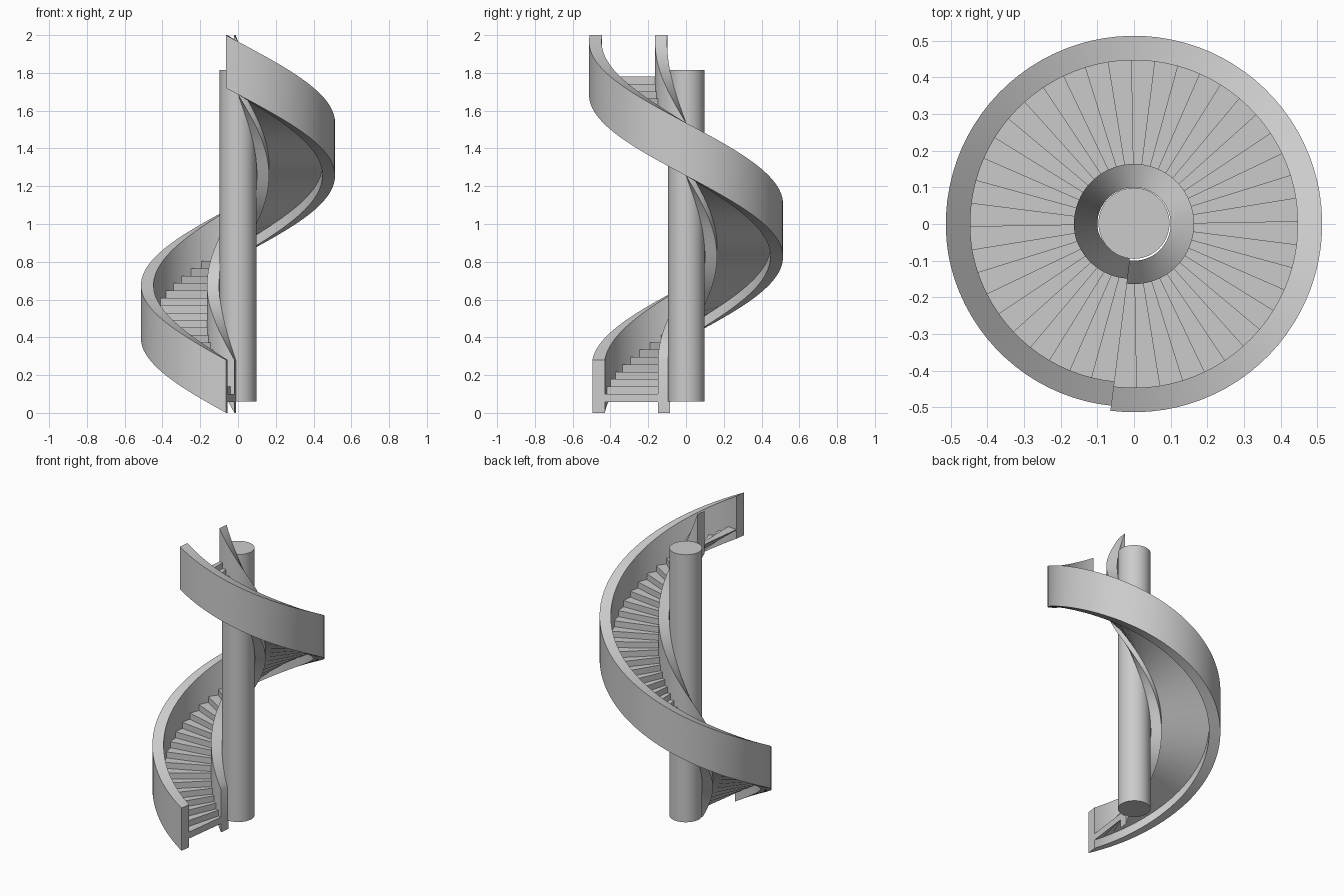
import bpy, bmesh, math
from mathutils import Vector

START = math.radians(-97.2)   # both ends of the single turn
RISE = 1.72                   # climb over the turn
STEPS = 44
SEGMENTS = 88

if "Cube" in bpy.data.objects:
    bpy.data.objects.remove(bpy.data.objects["Cube"])

grey = bpy.data.materials.new("plain grey")
grey.use_nodes = True
grey.diffuse_color = (0.6, 0.6, 0.6, 1)
grey.node_tree.nodes["Principled BSDF"].inputs["Base Color"].default_value = (0.6, 0.6, 0.6, 1)


def spiral(t, radius, z):
    """Point on the clockwise climb; the foot tucks in slightly."""
    r = radius - 0.014 * max(0, 1 - t / 0.2)
    a = START - t * math.tau
    return Vector((r * math.cos(a), r * math.sin(a), z))


def finish(name, bm):
    bmesh.ops.recalc_face_normals(bm, faces=bm.faces)
    mesh = bpy.data.meshes.new(name)
    bm.to_mesh(mesh)
    bm.free()
    mesh.materials.append(grey)
    obj = bpy.data.objects.new(name, mesh)
    bpy.context.collection.objects.link(obj)
    bpy.ops.object.select_all(action='DESELECT')
    obj.select_set(True)
    bpy.context.view_layer.objects.active = obj
    bpy.ops.object.shade_smooth_by_angle(angle=math.radians(30))
    return obj


def stringer(name, inner, outer, height):
    """Rectangular section swept up the spiral."""
    bm = bmesh.new()
    section = [(inner, 0), (outer, 0), (outer, height), (inner, height)]
    rings = []
    for i in range(SEGMENTS + 1):
        t = i / SEGMENTS
        rings.append([bm.verts.new(spiral(t, r, z + RISE * t)) for r, z in section])
    for a, b in zip(rings, rings[1:]):
        for k in range(4):
            n = (k + 1) % 4
            bm.faces.new((a[k], a[n], b[n], b[k]))
    bm.faces.new(rings[0])
    bm.faces.new(rings[-1])
    return finish(name, bm)


def stairs(name, inner, outer, soffit, first_tread):
    """Level treads and upright risers over a smooth spiral underside."""
    bm = bmesh.new()

    def pair(t, z):
        return [bm.verts.new(spiral(t, r, z)) for r in (inner, outer)]

    low = [pair(i / STEPS, soffit + RISE * i / STEPS) for i in range(STEPS + 1)]
    previous = low[0]
    for i in range(STEPS):
        z = first_tread + RISE * i / STEPS
        front, back = pair(i / STEPS, z), pair((i + 1) / STEPS, z)
        for a, b in ((previous, front), (front, back), (low[i], low[i + 1])):
            bm.faces.new((a[0], a[1], b[1], b[0]))
        for k in (0, 1):
            bm.faces.new((low[i][k], low[i + 1][k], back[k], front[k]))
        previous = back
    bm.faces.new((previous[0], previous[1], low[-1][1], low[-1][0]))
    return finish(name, bm)


# Spiral walls and the flight between them
stringer("outer_stringer", 0.447, 0.5137, 0.28)
stringer("inner_stringer", 0.1, 0.164, 0.28)
stairs("stair_flight", 0.155, 0.455, 0.057, 0.1)

# Central column
bm = bmesh.new()
bmesh.ops.create_cone(bm, cap_ends=True, segments=48, radius1=0.097, radius2=0.097, depth=1.755)
bmesh.ops.translate(bm, verts=bm.verts, vec=(0, 0.002, 0.9375))
finish("central_column", bm)
